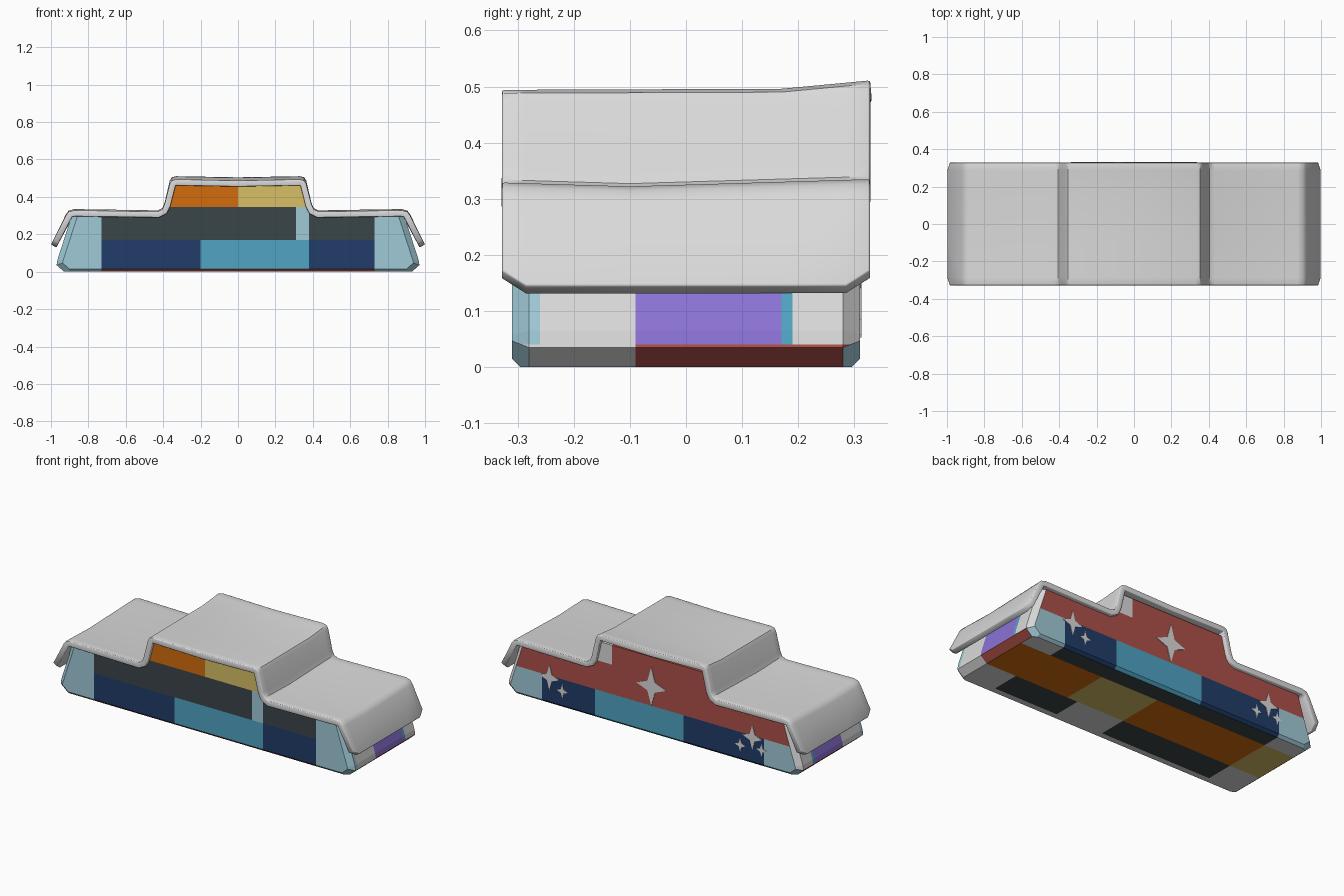
import bpy, bmesh, math
from mathutils import Vector

if "Cube" in bpy.data.objects:
    bpy.data.objects.remove(bpy.data.objects["Cube"])

COLOURS = {
    "light_grey": (0.70, 0.70, 0.70),
    "light_blue": (0.35, 0.59, 0.68),
    "mid_blue": (0.08, 0.37, 0.55),
    "navy": (0.015, 0.045, 0.14),
    "slate": (0.042, 0.058, 0.065),
    "orange": (0.65, 0.15, 0.004),
    "straw": (0.68, 0.52, 0.13),
    "red": (0.42, 0.08, 0.065),
    "purple": (0.26, 0.17, 0.68),
}
NAMES = list(COLOURS)


def material(name):
    m = bpy.data.materials.new(name)
    m.use_nodes = True
    rgba = (*COLOURS[name], 1)
    m.diffuse_color = rgba
    m.node_tree.nodes["Principled BSDF"].inputs["Base Color"].default_value = rgba
    return m


MATS = {n: material(n) for n in NAMES}


def make_object(name, bm, mats):
    bmesh.ops.recalc_face_normals(bm, faces=bm.faces)
    mesh = bpy.data.meshes.new(name)
    bm.to_mesh(mesh)
    bm.free()
    for n in mats:
        mesh.materials.append(MATS[n])
    ob = bpy.data.objects.new(name, mesh)
    bpy.context.collection.objects.link(ob)
    return ob


def prism(bm, outline, y0, y1):
    face = bm.faces.new([bm.verts.new((x, y0, z)) for x, z in outline])
    out = bmesh.ops.extrude_face_region(bm, geom=[face])
    verts = [v for v in out["geom"] if isinstance(v, bmesh.types.BMVert)]
    bmesh.ops.translate(bm, verts=verts, vec=(0, y1 - y0, 0))


# Patchwork colour rules for each side of the body
def lower_band(x):
    return "mid_blue" if -0.2 < x < 0.38 else "navy"


def front_colour(x, z):
    if z > 0.345:
        return "orange" if x < 0 else "straw"
    if abs(x) > 0.73:
        return "light_blue"
    if z > 0.17:
        return "light_blue" if 0.31 < x < 0.38 else "slate"
    return lower_band(x)


def back_colour(x, z):
    if z > 0.17:
        return "light_grey" if x > 0.27 and z > 0.345 and x < 0.4 else "red"
    return "light_blue" if abs(x) > 0.73 else lower_band(x)


def end_colour(y, z):
    if z < 0.04:
        return "red" if y > -0.09 else "light_grey"
    if y < -0.26:
        return "light_blue"
    if -0.09 < y < 0.17:
        return "purple"
    return "mid_blue" if 0.17 < y < 0.19 else "light_grey"


def bottom_colour(x, y):
    if -0.09 < y < 0.19:
        return "straw" if 0 < x < 0.38 or x < -0.73 else "orange"
    if y > 0.19:
        return "slate" if abs(x) < 0.73 else "light_grey"
    dark = -0.26 < y and (0.31 < x < 0.73 or -0.73 < x < 0)
    return "slate" if dark else "light_grey"


def colour_of(face):
    c, n = face.calc_center_median(), face.normal
    if n.z < -0.9:
        return bottom_colour(c.x, c.y)
    if abs(n.x) > 0.5 and abs(c.x) > 0.8:
        return end_colour(c.y, c.z)
    if n.y < 0:
        if c.z < 0.017 and abs(c.x) < 0.73:
            return "red"
        return front_colour(c.x, c.z)
    return back_colour(c.x, c.z)


# Body: stepped profile, extruded, corners chamfered
D = 0.31
half = [(0.93, 0), (0.97, 0.035), (0.965, 0.065), (0.89, 0.297), (0.42, 0.295),
        (0.37, 0.33), (0.34, 0.46)]
bm = bmesh.new()
prism(bm, half + [(-x, z) for x, z in reversed(half)], -D, D)


def bevel(test, width):
    edges = [e for e in bm.edges
             if all(abs(abs(v.co.y) - D) < 1e-4 for v in e.verts)
             and e.verts[0].co.y * e.verts[1].co.y > 0
             and test(e.verts[0].co, e.verts[1].co)]
    bmesh.ops.bevel(bm, geom=edges, offset=width, segments=1,
                    affect="EDGES", profile=0.5)


bevel(lambda a, b: min(abs(a.x), abs(b.x)) > 0.85 and abs(a.z - b.z) > 0.02
      and a.x * b.x > 0, 0.03)
bevel(lambda a, b: max(a.z, b.z) < 1e-4, 0.015)

# Cut the patch borders into the body
cuts = [("x", (-0.73, -0.2, 0, 0.27, 0.31, 0.38, 0.73)),
        ("y", (-0.26, -0.09, 0.17, 0.19)),
        ("z", (0.04, 0.17, 0.345))]
for axis, values in cuts:
    normal = Vector([float(axis == a) for a in "xyz"])
    for value in values:
        bmesh.ops.bisect_plane(bm, geom=bm.verts[:] + bm.edges[:] + bm.faces[:],
                               plane_co=normal * value, plane_no=normal)
bmesh.ops.recalc_face_normals(bm, faces=bm.faces)
for f in bm.faces:
    f.material_index = NAMES.index(colour_of(f))
make_object("patchwork_body", bm, NAMES)

# Four-pointed stars on the back
stars = [(0.68, 0.16, 0.075), (0.595, 0.10, 0.043), (0.01, 0.285, 0.115),
         (-0.655, 0.16, 0.075), (-0.575, 0.095, 0.042), (-0.715, 0.10, 0.04)]
for cx, cz, r in stars:
    bm = bmesh.new()
    pts = []
    for i in range(8):
        a, s = i * math.pi / 4, r if i % 2 == 0 else r * 0.36
        pts.append((cx + s * 0.85 * math.cos(a), cz + s * math.sin(a)))
    prism(bm, pts, D - 0.003, D + 0.003)
    make_object("star", bm, ["light_grey"])

# Roof cover: a thick sheet following the stepped top, slightly lifted at the back
side = [(1.0, 0.145), (0.92, 0.3), (0.905, 0.32), (0.875, 0.328), (0.43, 0.321),
        (0.405, 0.333), (0.393, 0.36), (0.365, 0.47), (0.354, 0.488), (0.33, 0.494)]
path = side + [(0, 0.488)] + [(-x, z) for x, z in reversed(side)]
columns = [-0.328, -0.285, -0.1, 0.17, 0.285, 0.328]


def roof_point(x, z, y):
    if z < 0.2:
        if abs(y) > 0.3:
            x, z = x - math.copysign(0.014, x), z + 0.027
    elif z > 0.4:
        z += 0.004 * (y + 0.33) + (0.09 * (y - 0.17) if y > 0.17 else 0)
    else:
        z += 0.03 * abs(y + 0.1) - 0.006
    return x, y, z


bm = bmesh.new()
grid = [[bm.verts.new(roof_point(x, z, y)) for y in columns] for x, z in path]
for a, b in zip(grid, grid[1:]):
    for i in range(len(columns) - 1):
        bm.faces.new((a[i], a[i + 1], b[i + 1], b[i]))
roof = make_object("roof_cover", bm, ["light_grey"])
# Make sure the sheet faces up so it thickens downward
if sum(p.normal.z for p in roof.data.polygons) < 0:
    roof.data.flip_normals()
solid = roof.modifiers.new("thickness", "SOLIDIFY")
solid.thickness = 0.033
solid.offset = -1
soft = roof.modifiers.new("soft_edges", "BEVEL")
soft.width = 0.009
soft.segments = 2
soft.limit_method = "ANGLE"
soft.angle_limit = math.radians(60)

bpy.ops.object.select_all(action="DESELECT")
roof.select_set(True)
bpy.context.view_layer.objects.active = roof
bpy.ops.object.shade_smooth_by_angle(angle=math.radians(40))
